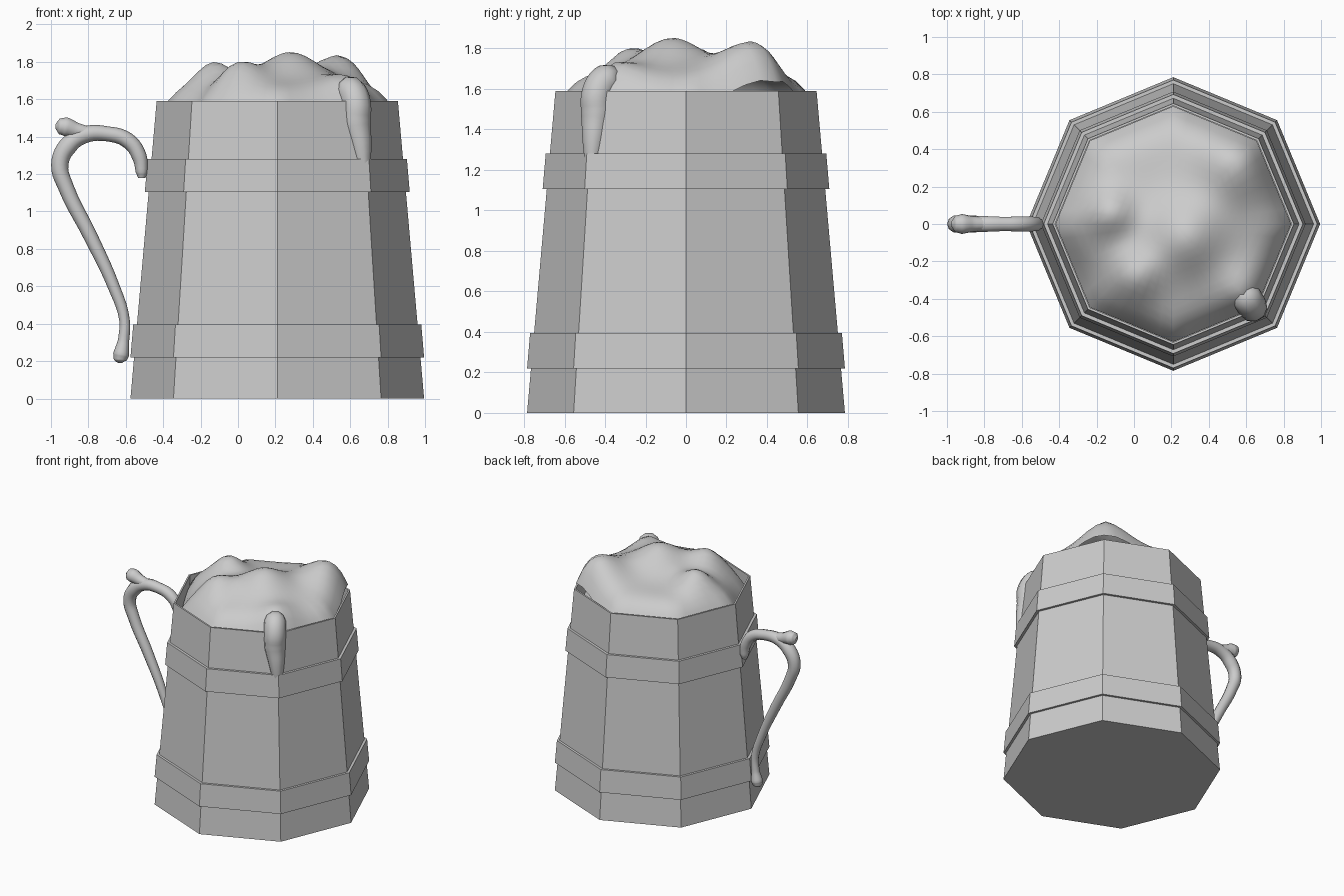
import bpy, bmesh, math

if "Cube" in bpy.data.objects:
    bpy.data.objects.remove(bpy.data.objects["Cube"])

CX = 0.21  # mug axis


def finish(bm, name, smooth=False):
    bmesh.ops.recalc_face_normals(bm, faces=bm.faces)
    me = bpy.data.meshes.new(name)
    bm.to_mesh(me)
    bm.free()
    ob = bpy.data.objects.new(name, me)
    bpy.context.collection.objects.link(ob)
    for p in me.polygons:
        p.use_smooth = smooth
    return ob


def octagon_loft(name, profile, closed=False):
    """Eight-sided turned shape from (radius, z) pairs."""
    bm = bmesh.new()
    rings = [[bm.verts.new((CX + r * math.cos(k * math.pi / 4),
                            r * math.sin(k * math.pi / 4), z)) for k in range(8)]
             for r, z in profile]
    pairs = list(zip(rings, rings[1:]))
    if closed:
        pairs.append((rings[-1], rings[0]))
    else:
        bm.faces.new(rings[0])
        bm.faces.new(rings[-1])
    for a, b in pairs:
        for k in range(8):
            j = (k + 1) % 8
            bm.faces.new((a[k], a[j], b[j], b[k]))
    return finish(bm, name)


def tube(name, points):
    """Smooth tube through (x, y, z, radius) points."""
    cu = bpy.data.curves.new(name, 'CURVE')
    cu.dimensions = '3D'
    cu.bevel_depth = 1.0
    cu.bevel_resolution = 3
    cu.resolution_u = 5
    cu.use_fill_caps = True
    sp = cu.splines.new('BEZIER')
    sp.bezier_points.add(len(points) - 1)
    for bp, (x, y, z, r) in zip(sp.bezier_points, points):
        bp.co = (x, y, z)
        bp.radius = r
        bp.handle_left_type = bp.handle_right_type = 'AUTO'
    ob = bpy.data.objects.new(name, cu)
    bpy.context.collection.objects.link(ob)
    bpy.ops.object.select_all(action='DESELECT')
    ob.select_set(True)
    bpy.context.view_layer.objects.active = ob
    bpy.ops.object.convert(target='MESH')
    bpy.ops.object.shade_smooth()
    return ob


# Mug body with a shallow inside wall, and its two hoops
octagon_loft("mug_body", [(0.785, 0), (0.645, 1.59), (0.632, 1.59), (0.64, 1.4)])
octagon_loft("lower_band", [(0.76, 0.22), (0.785, 0.22), (0.77, 0.395), (0.745, 0.395)], True)
octagon_loft("upper_band", [(0.682, 1.105), (0.708, 1.105), (0.693, 1.28), (0.667, 1.28)], True)

# Foam: octagonal dome with soft peaks (x, y, height, width)
PEAKS = [(0.0, -0.28, 0.115, 0.10), (-0.13, 0.06, 0.12, 0.09), (0.28, -0.07, 0.17, 0.15),
         (0.56, 0.34, 0.17, 0.16), (0.62, -0.36, 0.08, 0.11), (-0.3, -0.32, -0.08, 0.13)]
SEG, RINGS = 48, 14
bm = bmesh.new()


def foam_vert(t, a):
    edge = 0.63 * math.cos(math.pi / 8) / math.cos(a % (math.pi / 4) - math.pi / 8)
    x, y = CX + t * edge * math.cos(a), t * edge * math.sin(a)
    z = 1.52 + 0.16 * (1 - t ** 8)
    for px, py, h, w in PEAKS:
        z += h * math.exp(-((x - px) ** 2 + (y - py) ** 2) / (2 * w * w))
    return bm.verts.new((x, y, z))


centre = foam_vert(0, 0)
rings = [[foam_vert(i / RINGS, k * 2 * math.pi / SEG) for k in range(SEG)]
         for i in range(1, RINGS + 1)]
for k in range(SEG):
    j = (k + 1) % SEG
    bm.faces.new((centre, rings[0][k], rings[0][j]))
    for a, b in zip(rings, rings[1:]):
        bm.faces.new((a[k], b[k], b[j], a[j]))
finish(bm, "foam", True)

# Foam running over the rim at the front right corner
tube("foam_drip", [(0.57, -0.34, 1.64, 0.05), (0.60, -0.39, 1.645, 0.08), (0.63, -0.437, 1.58, 0.08),
                   (0.632, -0.442, 1.48, 0.08), (0.655, -0.455, 1.36, 0.06),
                   (0.68, -0.47, 1.15, 0.02)])

# Handle in the y = 0 plane, with a thumb knob
HANDLE = [(-0.515, 1.18, 0.02), (-0.515, 1.21, 0.032), (-0.53, 1.30, 0.04), (-0.59, 1.38, 0.042),
          (-0.70, 1.415, 0.04), (-0.82, 1.41, 0.045), (-0.91, 1.35, 0.05), (-0.953, 1.25, 0.046),
          (-0.92, 1.13, 0.042), (-0.79, 0.87, 0.038), (-0.665, 0.60, 0.032), (-0.607, 0.42, 0.028),
          (-0.612, 0.31, 0.03), (-0.625, 0.235, 0.043), (-0.63, 0.205, 0.034), (-0.63, 0.19, 0.01)]
tube("handle", [(x, 0, z, r) for x, z, r in HANDLE])
KNOB = [(-0.80, 1.42, 0.035), (-0.865, 1.435, 0.042), (-0.92, 1.452, 0.053),
        (-0.955, 1.455, 0.044), (-0.975, 1.456, 0.015)]
tube("handle_knob", [(x, 0, z, r) for x, z, r in KNOB])
